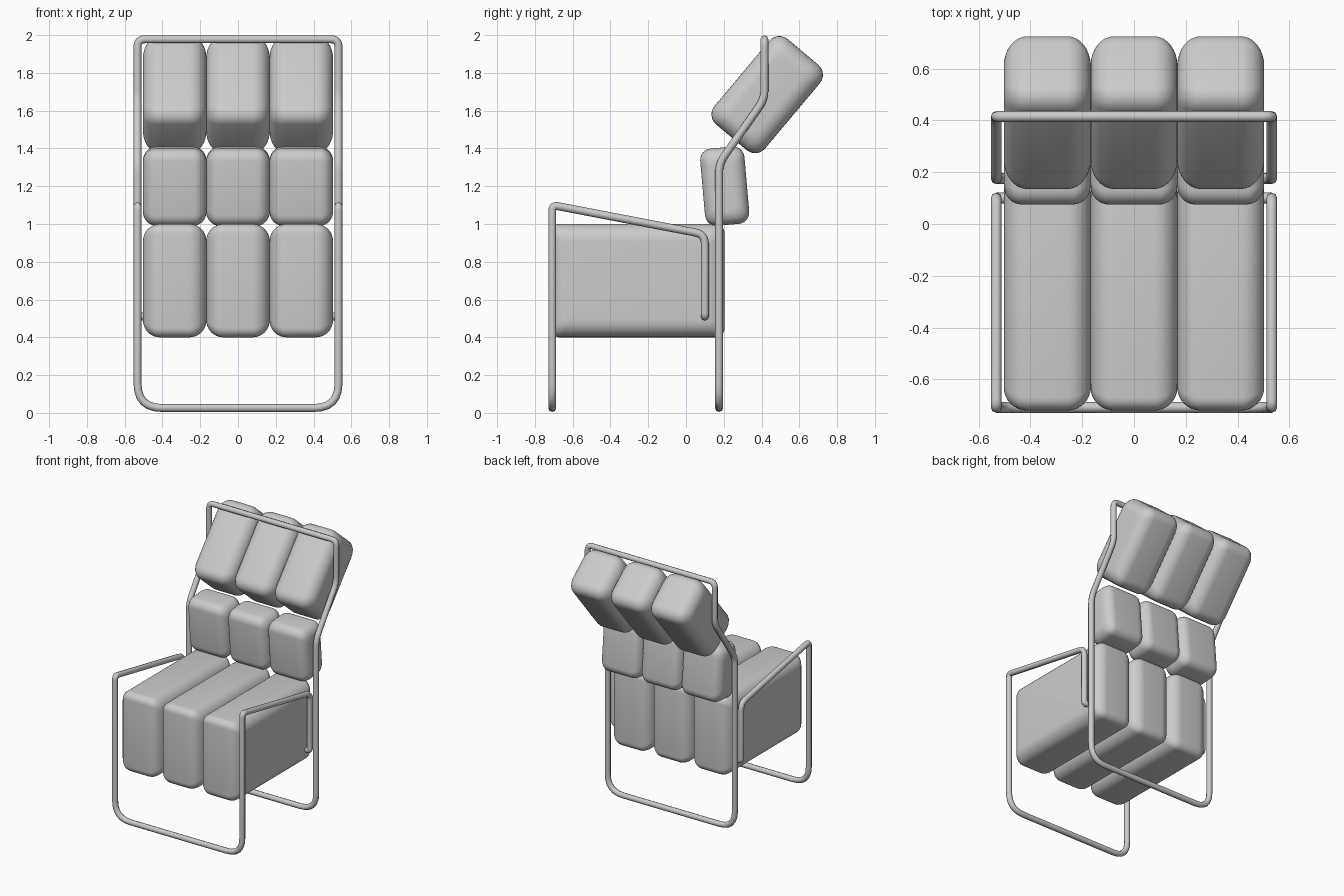
import bpy, bmesh, math
from mathutils import Vector

cube = bpy.data.objects.get("Cube")
if cube:
    bpy.data.objects.remove(cube, do_unlink=True)

GREY = (0.6, 0.6, 0.6, 1)
grey = bpy.data.materials.new("plain grey")
grey.use_nodes = True
grey.diffuse_color = GREY
grey.node_tree.nodes["Principled BSDF"].inputs["Base Color"].default_value = GREY


def finish(obj):
    obj.data.materials.clear()
    obj.data.materials.append(grey)
    bpy.ops.object.select_all(action='DESELECT')
    obj.select_set(True)
    bpy.context.view_layer.objects.active = obj


def rounded_rect(hy, hz, r, steps=6):
    """Outline of a rounded rectangle in the side plane."""
    pts = []
    for k, (sy, sz) in enumerate([(1, 1), (-1, 1), (-1, -1), (1, -1)]):
        for i in range(steps + 1):
            a = math.pi / 2 * (k + i / steps)
            pts.append((sy * (hy - r) + r * math.cos(a), sz * (hz - r) + r * math.sin(a)))
    return pts


def cushion(name, x, y, z, depth, height, tilt, corner, side=0.09, steps=8):
    """Padded block lofted sideways, with softly rounded flanks."""
    half = 0.168
    rings = [(-1, i / steps) for i in range(steps, -1, -1)] + [(1, i / steps) for i in range(steps + 1)]
    bm = bmesh.new()
    loops = []
    for sign, t in rings:
        a = t * math.pi / 2
        inset = side * (1 - math.cos(a))
        px = sign * (half - side + side * math.sin(a))
        r = max(corner - inset * 0.3, 0.02)
        outline = rounded_rect(depth / 2 - inset, height / 2 - inset, r)
        loops.append([bm.verts.new((px, py, pz)) for py, pz in outline])
    n = len(loops[0])
    for a, b in zip(loops, loops[1:]):
        for i in range(n):
            j = (i + 1) % n
            bm.faces.new((a[i], a[j], b[j], b[i]))
    bm.faces.new(loops[0])
    bm.faces.new(loops[-1])
    bmesh.ops.recalc_face_normals(bm, faces=bm.faces)
    mesh = bpy.data.meshes.new(name)
    bm.to_mesh(mesh)
    bm.free()
    obj = bpy.data.objects.new(name, mesh)
    bpy.context.collection.objects.link(obj)
    obj.location = (x, y, z)
    obj.rotation_euler.x = math.radians(tilt)
    finish(obj)
    bpy.ops.object.shade_smooth_by_angle(angle=math.radians(40))


def fillet(path, closed, steps=6):
    """Round each corner of a path of (point, radius) pairs."""
    pts = []
    n = len(path)
    for i, (p, r) in enumerate(path):
        p = Vector(p)
        if not closed and i in (0, n - 1):
            pts.append(p)
            continue
        to_a = (Vector(path[i - 1][0]) - p).normalized()
        to_b = (Vector(path[(i + 1) % n][0]) - p).normalized()
        a, b = p + to_a * r, p + to_b * r
        for k in range(steps + 1):
            t = k / steps
            pts.append(a * (1 - t) ** 2 + p * 2 * t * (1 - t) + b * t * t)
    return pts


def tube(name, path, closed=False, radius=0.021):
    curve = bpy.data.curves.new(name, 'CURVE')
    curve.dimensions = '3D'
    curve.bevel_depth = radius
    curve.bevel_resolution = 2
    curve.use_fill_caps = True
    pts = fillet(path, closed)
    spline = curve.splines.new('POLY')
    spline.points.add(len(pts) - 1)
    for sp, p in zip(spline.points, pts):
        sp.co = (*p, 1)
    spline.use_cyclic_u = closed
    obj = bpy.data.objects.new(name, curve)
    bpy.context.collection.objects.link(obj)
    finish(obj)
    bpy.ops.object.convert(target='MESH')
    bpy.ops.object.shade_smooth_by_angle(angle=math.radians(50))


def both_sides(half):
    """Complete a half path by mirroring it across the middle."""
    return half + [((-p[0], p[1], p[2]), r) for p, r in reversed(half)]


# Three columns of cushions
for label, x in (("right", -0.335), ("middle", 0), ("left", 0.335)):
    cushion("seat_cushion_" + label, x, -0.258, 0.7, 0.925, 0.6, 0, 0.05)
    cushion("back_cushion_" + label, x, 0.205, 1.2, 0.235, 0.41, 5, 0.06, side=0.07)
    cushion("head_cushion_" + label, x, 0.43, 1.685, 0.35, 0.59, -40, 0.07)

# Closed back frame, from top bar down to floor bar
X = 0.532
tube("back_frame", both_sides([
    ((X, 0.415, 1.978), 0.04),
    ((X, 0.415, 1.66), 0.05),
    ((X, 0.175, 1.32), 0.05),
    ((X, 0.175, 0.026), 0.13)]), closed=True)

# Front legs and armrests bent from one pipe
tube("front_frame", both_sides([
    ((X - 0.04, 0.1, 0.51), 0),
    ((X, 0.1, 0.51), 0.02),
    ((X, 0.1, 0.945), 0.05),
    ((X, -0.708, 1.1), 0.03),
    ((X, -0.708, 0.026), 0.13)]))
